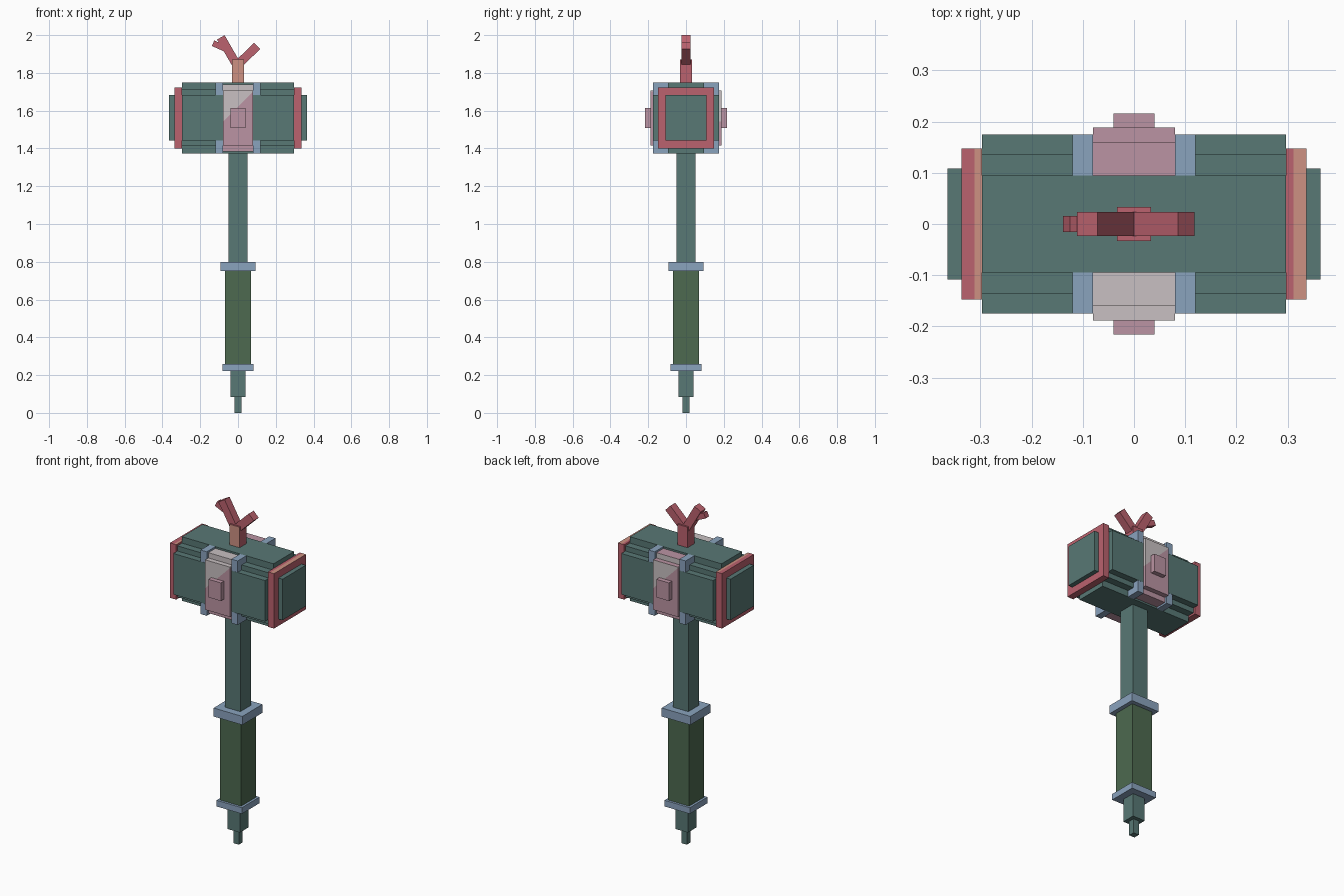
import bpy
import bmesh
from math import radians
from mathutils import Vector, Matrix

cube = bpy.data.objects.get("Cube")
if cube:
    bpy.data.objects.remove(cube, do_unlink=True)


def material(name, rgb):
    m = bpy.data.materials.new(name)
    m.use_nodes = True
    m.diffuse_color = (*rgb, 1)
    bsdf = next(n for n in m.node_tree.nodes if n.type == 'BSDF_PRINCIPLED')
    bsdf.inputs["Base Color"].default_value = (*rgb, 1)
    return m


TEAL = material("dark teal", (0.098, 0.188, 0.178))
BLUE = material("steel blue", (0.254, 0.366, 0.515))
GREEN = material("grip green", (0.075, 0.144, 0.08))
RED = material("rose red", (0.497, 0.122, 0.156))
PEACH = material("peach", (0.61, 0.283, 0.223))
PINK = material("dusty pink", (0.497, 0.296, 0.366))
PALE = material("pale grey pink", (0.578, 0.527, 0.539))

HEAD_Z = 1.562


def box(name, center, size, mats, cut=None, rule=None, turn=None):
    """Box with an optional cut (point, normal) and a face colour rule."""
    bm = bmesh.new()
    bmesh.ops.create_cube(bm, size=1)
    bmesh.ops.scale(bm, vec=size, verts=bm.verts)
    if turn:
        bmesh.ops.transform(bm, matrix=turn, verts=bm.verts)
    bmesh.ops.translate(bm, vec=center, verts=bm.verts)
    if cut:
        geom = bm.verts[:] + bm.edges[:] + bm.faces[:]
        bmesh.ops.bisect_plane(bm, geom=geom, plane_co=cut[0], plane_no=cut[1])
    bm.normal_update()
    if rule:
        for f in bm.faces:
            f.material_index = int(rule(f.calc_center_median(), f.normal))
    me = bpy.data.meshes.new(name)
    bm.to_mesh(me)
    bm.free()
    for m in mats:
        me.materials.append(m)
    ob = bpy.data.objects.new(name, me)
    bpy.context.collection.objects.link(ob)
    return ob


# Handle stack, bottom to top: name, half width, bottom, top, colour
for name, half, z0, z1, mat in (
    ("pommel_tip", 0.018, 0, 0.085, TEAL),
    ("pommel", 0.04, 0.085, 0.222, TEAL),
    ("lower_collar", 0.082, 0.222, 0.258, BLUE),
    ("grip", 0.068, 0.258, 0.75, GREEN),
    ("upper_collar", 0.093, 0.75, 0.80, BLUE),
    ("shaft", 0.05, 0.80, 1.39, TEAL),
):
    box(name, (0, 0, (z0 + z1) / 2), (half * 2, half * 2, z1 - z0), [mat])

# Head with stepped corners
mid = (0, 0, HEAD_Z)
box("head_core", mid, (0.594, 0.274, 0.30), [TEAL])
box("head_tall_slab", mid, (0.594, 0.19, 0.375), [TEAL])
box("head_wide_slab", mid, (0.594, 0.35, 0.24), [TEAL])

# Striking ends and their collars, with a two-tone top
for s, side in ((-1, "right"), (1, "left")):
    box(side + "_end_collar", (s * 0.317, 0, HEAD_Z), (0.04, 0.296, 0.322),
        [RED, PEACH], cut=((0.312 * s, 0, 0), (1, 0, 0)),
        rule=lambda c, n, s=s: n.z > 0.5 and c.x > s * 0.312)
    box(side + "_striking_face", (s * 0.35, 0, HEAD_Z), (0.028, 0.216, 0.24), [TEAL])
    # Corner blocks of the metal bands
    for y, depth in ((-1, "front"), (1, "back")):
        for z, level in ((-1, "lower"), (1, "upper")):
            box(f"{side}_{depth}_{level}_band", (s * 0.1, y * 0.135, HEAD_Z + z * 0.154),
                (0.04, 0.08, 0.067), [BLUE])

# Centre plates front and back, split diagonally into two tones
for s, side in ((-1, "front"), (1, "back")):
    point = Vector((0, 0, HEAD_Z + 0.06))
    normal = Vector((s * 0.7, 0, 0.7))

    def pale(c, n, s=s, point=point, normal=normal):
        if n.z > 0.5:
            return s < 0
        return (c - point).dot(normal) > 0

    box(side + "_plate_base", (0, s * 0.11, HEAD_Z), (0.16, 0.1, 0.354),
        [PINK, PALE], (point, normal), pale)
    box(side + "_plate", (0, s * 0.14, HEAD_Z), (0.16, 0.098, 0.292),
        [PINK, PALE], (point, normal), pale)
    box(side + "_stud", (0, s * 0.195, HEAD_Z), (0.08, 0.042, 0.106), [PINK])

# Branching sprig on top
box("sprig_stem", (0, 0, 1.805), (0.066, 0.066, 0.13), [RED, PEACH],
    rule=lambda c, n: n.y < -0.5)


def branch(name, start, end, width):
    a, b = Vector((start[0], 0, start[1])), Vector((end[0], 0, end[1]))
    turn = (b - a).to_track_quat('Z', 'Y').to_matrix().to_4x4()
    box(name, (a + b) / 2, (width, width, (b - a).length), [RED], turn=turn)


branch("left_branch", (0, 1.845), (0.102, 1.943), 0.046)
branch("right_branch", (0, 1.83), (-0.091, 1.988), 0.046)
branch("right_twig", (-0.06, 1.925), (-0.132, 1.957), 0.032)
